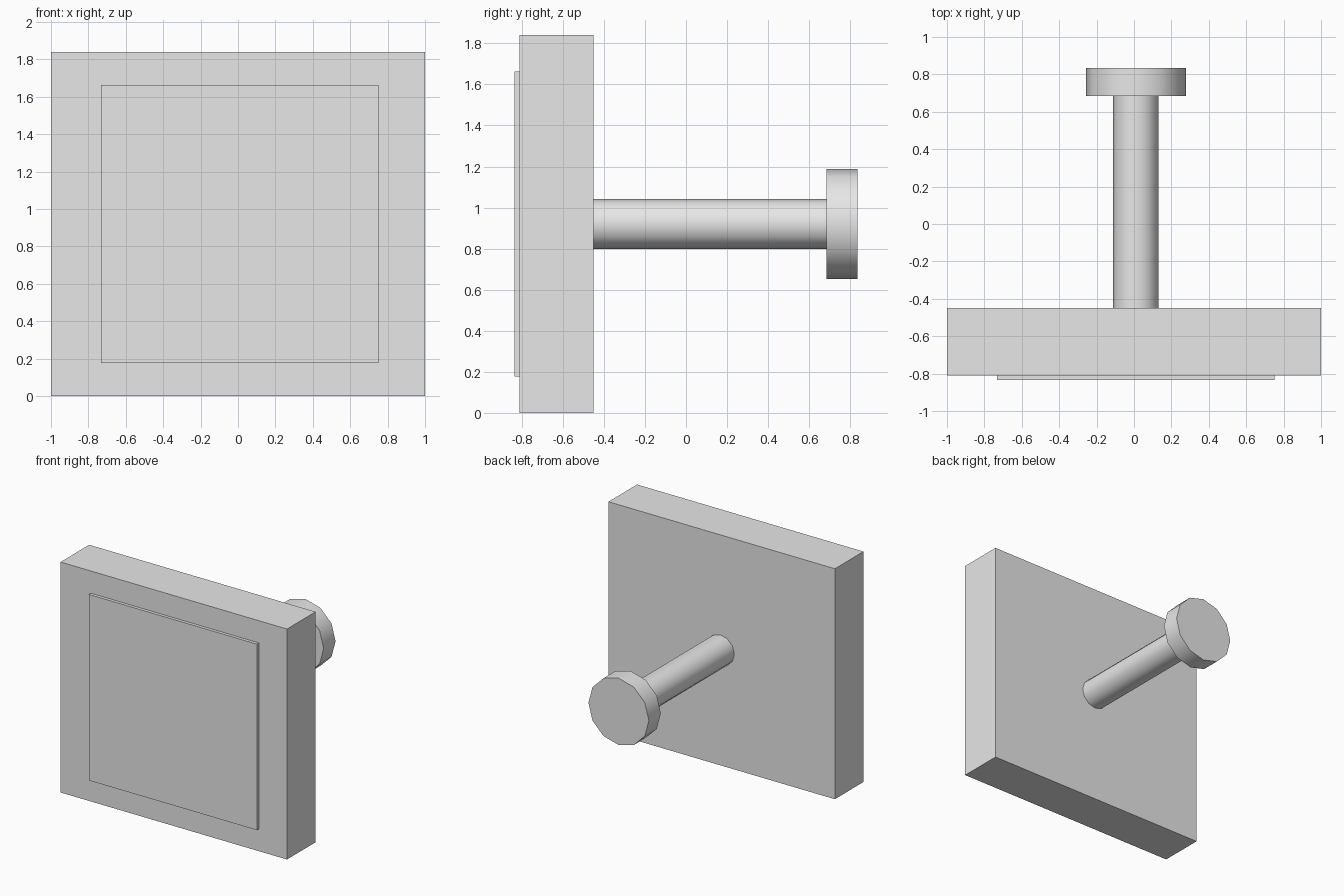
import bpy
import math

cube = bpy.data.objects.get("Cube")
if cube:
    bpy.data.objects.remove(cube, do_unlink=True)

# Single plain grey material
grey = bpy.data.materials.new("light_grey")
grey.use_nodes = True
colour = (0.8, 0.8, 0.8, 1)
grey.diffuse_color = colour
grey.node_tree.nodes["Principled BSDF"].inputs["Base Color"].default_value = colour

AXIS_X, AXIS_Z = 0.01, 0.92   # shared centre line of panel, rod and knob


def finish(name):
    obj = bpy.context.object
    obj.name = name
    obj.data.materials.append(grey)
    return obj


def box(name, centre, size):
    bpy.ops.mesh.primitive_cube_add(size=1, location=centre)
    obj = finish(name)
    obj.scale = size
    bpy.ops.object.transform_apply(location=False, rotation=False, scale=True)


def cylinder(name, radius, y0, y1, sides=12):
    # Round bar along y, with corners on the x and z axes
    bpy.ops.mesh.primitive_cylinder_add(
        vertices=sides, radius=radius, depth=y1 - y0,
        location=(AXIS_X, (y0 + y1) / 2, AXIS_Z),
        rotation=(math.pi / 2, 0, 0))
    finish(name)
    bpy.ops.object.shade_smooth_by_angle(angle=math.radians(40))


# Square slab and the thin raised panel on its front
box("slab", (0, -0.63, 0.92), (2, 0.36, 1.84))
box("front_panel", (AXIS_X, -0.82, AXIS_Z), (1.485, 0.03, 1.485))

# Rod out of the back, ending in a wide round knob
cylinder("rod", 0.122, -0.46, 0.69)
cylinder("knob", 0.267, 0.685, 0.835)
